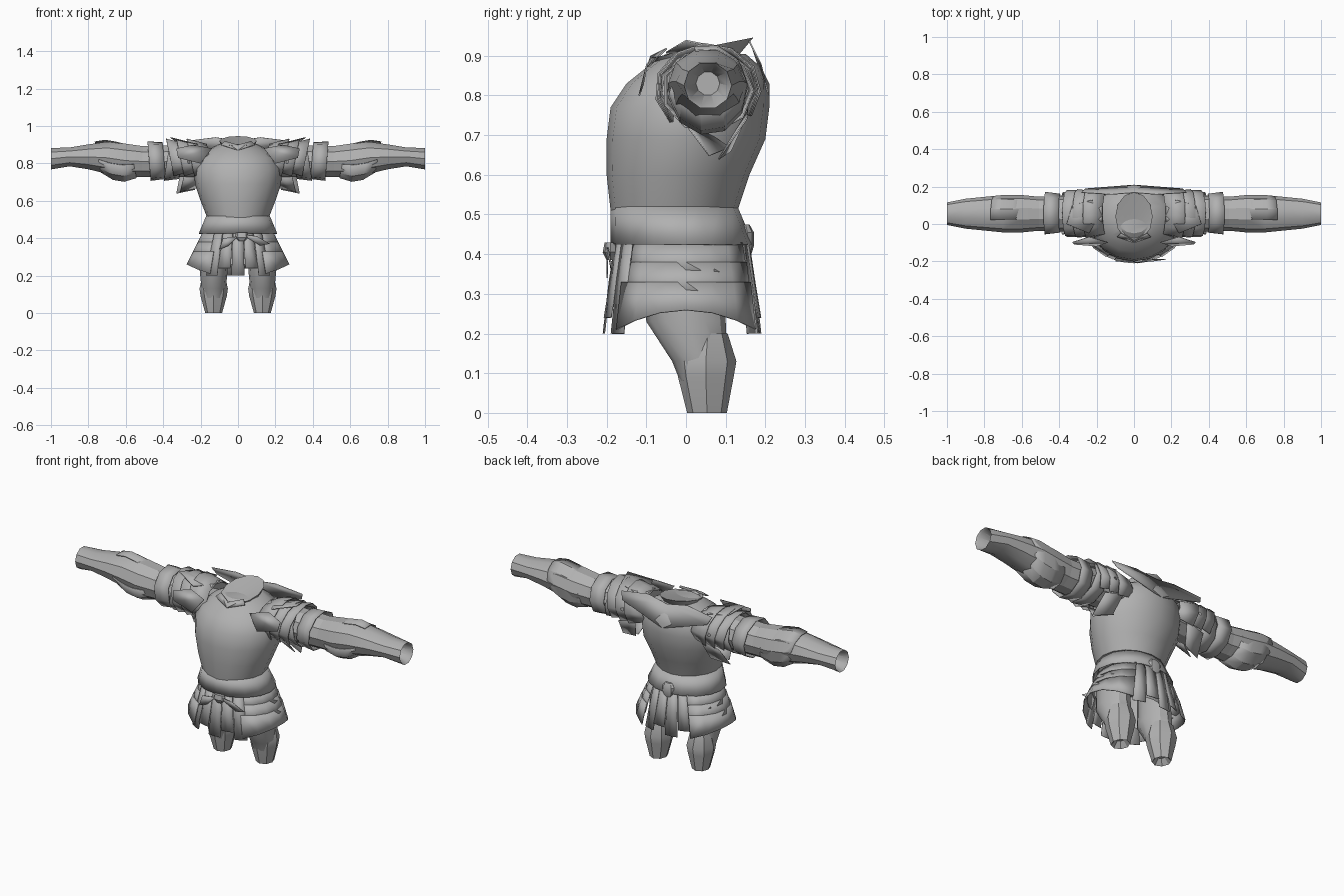
import bpy, bmesh
from math import sin, cos, radians

cube = bpy.data.objects.get("Cube")
if cube:
    bpy.data.objects.remove(cube, do_unlink=True)

steel = bpy.data.materials.new("steel grey")
steel.use_nodes = True
GREY = (.44, .44, .44, 1)
steel.diffuse_color = GREY
steel.node_tree.nodes["Principled BSDF"].inputs["Base Color"].default_value = GREY

SHEET = .004                 # thickness of loose armour plates
ARM_Y, LEG_X = .055, .13     # centre lines of the arms and legs


def finish(name, bm, mirror=False, thick=0, angle=32):
    """Turn a bmesh into a shaded steel object."""
    bmesh.ops.recalc_face_normals(bm, faces=bm.faces)
    mesh = bpy.data.meshes.new(name)
    bm.to_mesh(mesh)
    bm.free()
    mesh.materials.append(steel)
    ob = bpy.data.objects.new(name, mesh)
    bpy.context.collection.objects.link(ob)
    if thick:
        modifier = ob.modifiers.new("thickness", 'SOLIDIFY')
        modifier.thickness = thick
    if mirror:
        ob.modifiers.new("mirror", 'MIRROR')
    bpy.ops.object.select_all(action='DESELECT')
    ob.select_set(True)
    bpy.context.view_layer.objects.active = ob
    bpy.ops.object.shade_smooth_by_angle(angle=radians(angle))


def loft(name, rows, centre=0, span=(0, 360), sides=12, axis='z',
         tilt=0, drop=0, caps=(), **options):
    """Skin elliptical rows (position, second centre, first radius, second radius)."""
    bm = bmesh.new()
    start, stop = span
    full = stop - start == 360
    rings = []
    for level, (position, centre_b, radius_a, radius_b) in enumerate(rows):
        ring = []
        for i in range(sides if full else sides + 1):
            turn = radians(start + (stop - start) * i / sides)
            a = centre + radius_a * cos(turn)
            rise = radius_b * sin(turn)
            b = centre_b + rise
            along = position + tilt * rise - drop * level * sin(turn) ** 2
            ring.append(bm.verts.new((a, b, along) if axis == 'z' else (along, a, b)))
        rings.append(ring)
    for low, high in zip(rings, rings[1:]):
        for i in range(sides):
            j = (i + 1) % len(low)
            bm.faces.new((low[i], low[j], high[j], high[i]))
    for cap in caps:
        bm.faces.new(rings[cap])
    finish(name, bm, **options)


def arm_part(name, rows, **options):
    """A sleeve or arm plate on both sides, running along x."""
    loft(name, rows, centre=ARM_Y, axis='x', mirror=True, **options)


def plate(name, *points, mirror=True):
    """A thin plate fanned out from its first point."""
    bm = bmesh.new()
    corners = [bm.verts.new(point) for point in points]
    for second, third in zip(corners[1:], corners[2:]):
        bm.faces.new((corners[0], second, third))
    finish(name, bm, mirror, SHEET)


# Breastplate, shoulders and waist
loft("breastplate", [
    (.51, -.03, .165, .16), (.6, -.02, .2, .18), (.69, 0, .23, .2),
    (.77, .01, .235, .2), (.83, .03, .21, .18), (.87, .045, .165, .145),
    (.905, .05, .1, .1)], sides=16, caps=[-1])
loft("waist_band", [(.425, -.01, .21, .18), (.52, -.03, .17, .16)], sides=16, thick=SHEET)
loft("hip_lining", [(.26, -.01, .19, .15), (.43, -.01, .18, .15)], sides=16, caps=[-1])

# Flared collar, higher at the back, funnelling down towards the throat
loft("collar", [(.88, .04, .085, .09), (.92, .04, .1, .13), (.885, -.05, .015, .02)],
     tilt=.2, caps=[-1])
plate("collar_front_tab", (0, -.1, .87), (.09, -.07, .9), (.07, -.05, .92), (0, -.09, .9))
plate("back_yoke", (0, .17, .92), (.12, .16, .94), (.28, .17, .92), (.26, .19, .88), (0, .21, .8))

# Layered tassets: three tiers on each hip
for tier in range(3):
    top = .43 - .05 * tier
    flare = .025 * tier
    loft(f"hip_tasset_{tier}", [(top, 0, .19 + flare, .17 + flare / 2),
                                (top - .07, 0, .225 + flare, .185 + flare / 2)],
         span=(-57, 57), sides=6, drop=.02 + flare, mirror=True, thick=SHEET)

# Long skirt strips with slits, in front and at the back
for where, middle, count in (("front", 270, 5), ("back", 90, 4)):
    for k in range(count):
        turn = middle + 17 * (k - (count - 1) / 2)
        hem = .2 + .04 * (k % 2)
        loft(f"{where}_skirt_strip_{k}", [(.43, -.01, .19, .17), (.33, -.01, .22, .185),
                                          (hem, -.01, .255, .2)],
             span=(turn - 8, turn + 8), sides=2, thick=SHEET)

# Belt knot and rear boss
loft("belt_knot", [(.385, -.19, .015, .01), (.405, -.19, .035, .02), (.43, -.19, .03, .015)],
     centre=.02, sides=8, caps=(0, -1))
plate("knot_tail_left", (.02, -.2, .42), (.1, -.2, .41), (.17, -.19, .37), (.12, -.19, .36),
      mirror=False)
plate("knot_tail_right", (0, -.2, .41), (-.08, -.2, .4), (-.1, -.2, .34), (-.05, -.2, .36),
      mirror=False)
loft("rear_boss", [(.4, .155, .02, .01), (.42, .155, .036, .016), (.455, .155, .036, .016),
                   (.475, .15, .02, .01)], sides=8, caps=(0, -1))

# Legs: thigh tucked into a tapering greave
loft("thigh", [(.4, -.01, .06, .1), (.23, 0, .075, .1), (.13, .035, .065, .07),
               (.08, .045, .06, .06)], centre=LEG_X, mirror=True)
loft("greave", [(.2, .055, .06, .05), (.13, .05, .076, .077), (.09, .05, .07, .07),
                (0, .053, .045, .05), (.03, .053, .02, .025)],
     centre=LEG_X, sides=8, caps=[-1], mirror=True, angle=25)

# Sleeves, with a tucked-in cuff at the wrist
arm_part("upper_arm", [(.17, .82, .1, .09), (.35, .81, .095, .09), (.56, .81, .09, .085)],
         sides=10)
arm_part("forearm", [(.5, .81, .09, .085), (.6, .815, .1, .095), (.7, .83, .1, .09),
                     (.8, .835, .09, .07), (.9, .835, .08, .053), (1, .825, .06, .06),
                     (.99, .825, .053, .053), (.9, .83, .03, .03)], sides=10, caps=[-1])

# Elbow guards
arm_part("elbow_guard", [(.56, .81, .095, .09), (.63, .81, .1, .11), (.69, .82, .1, .11),
                         (.75, .835, .095, .085)],
         span=(-170, 110), sides=8, tilt=.2, thick=SHEET, angle=20)

# Arm bands, leaning against each other
for name, x, lean in (("upper_arm_band", .3, -.15), ("lower_arm_band", .395, .08)):
    arm_part(name, [(x, .815, .107, .1), (x + .08, .812, .117, .107)],
             sides=9, tilt=lean, thick=SHEET, angle=20)

# Shoulder lames, overlapping and flaring outward
for k in range(3):
    x = .15 + .055 * k
    arm_part(f"shoulder_lame_{k}", [(x, .82, .115 + .006 * k, .085),
                                    (x + .1, .815, .135 - .004 * k, .118)],
             span=(-35, 225), sides=8, tilt=.2, thick=SHEET, angle=20)

# Loose shoulder plates: front wing, top wing and hanging rear flaps
plate("front_wing", (.14, -.1, .88), (.24, -.07, .9), (.33, -.1, .88), (.32, -.11, .83), (.2, -.12, .8))
plate("top_wing", (.2, .02, .9), (.24, -.05, .91), (.36, 0, .94), (.33, .1, .92), (.22, .13, .91))
plate("rear_flap", (.2, .16, .77), (.31, .15, .74), (.33, .08, .64), (.23, .11, .66))
plate("under_flap", (.21, .02, .73), (.29, 0, .73), (.31, .06, .65), (.22, .11, .67))
